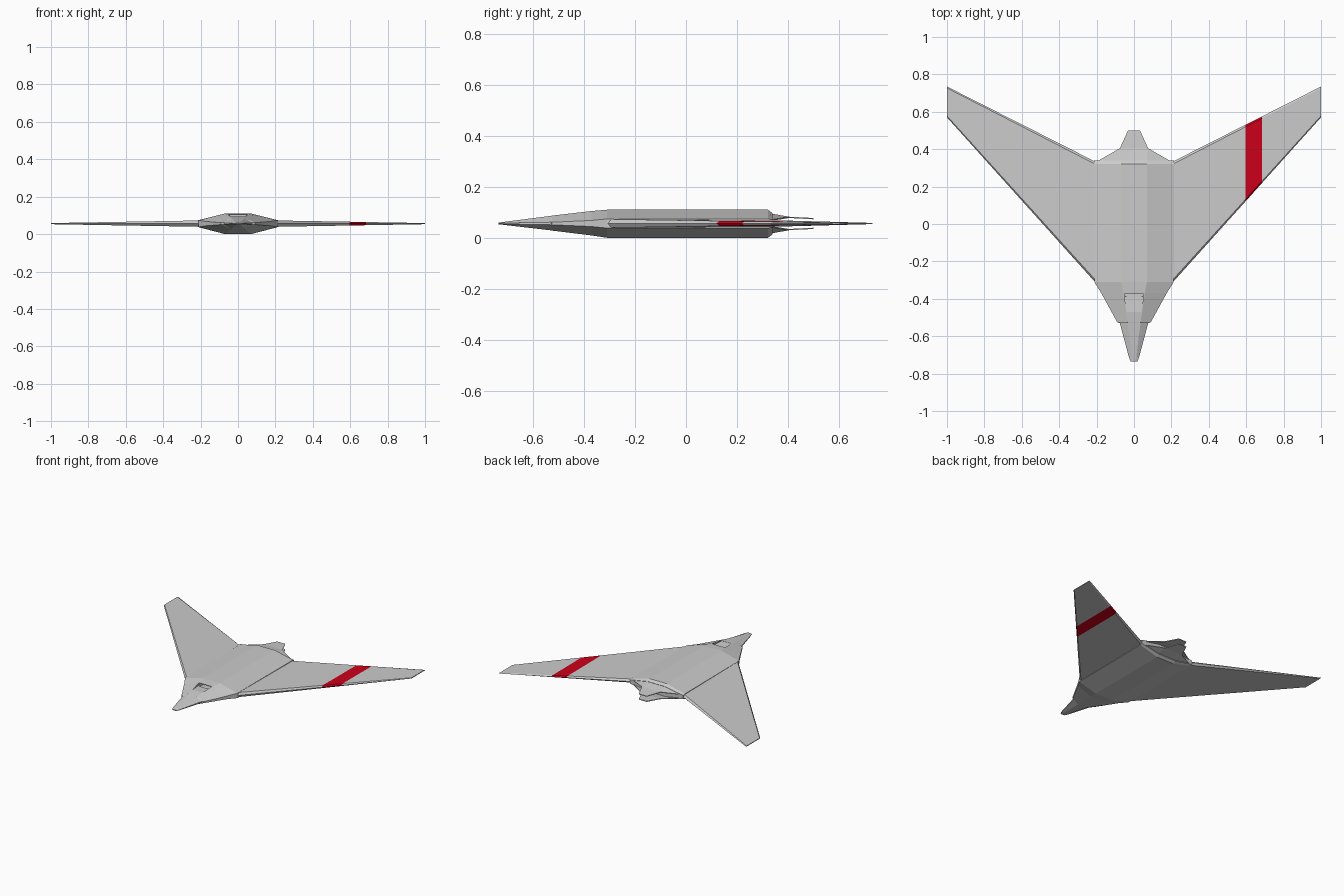
import bpy, bmesh

if "Cube" in bpy.data.objects:
    bpy.data.objects.remove(bpy.data.objects["Cube"])

MID = 0.056  # height of the wing plane


def make_object(name, verts, faces, color=None):
    mesh = bpy.data.meshes.new(name)
    mesh.from_pydata(verts, [], faces)
    bm = bmesh.new()
    bm.from_mesh(mesh)
    bmesh.ops.recalc_face_normals(bm, faces=bm.faces)
    bm.to_mesh(mesh)
    bm.free()
    obj = bpy.data.objects.new(name, mesh)
    bpy.context.collection.objects.link(obj)
    if color:
        mat = bpy.data.materials.new(name)
        mat.diffuse_color = color
        mat.use_nodes = True
        mat.node_tree.nodes["Principled BSDF"].inputs["Base Color"].default_value = mat.diffuse_color
        mesh.materials.append(mat)
    return obj


def loft(name, rings, color=None):
    """Skin a row of equal closed rings and cap both ends."""
    n = len(rings[0])
    verts = [v for ring in rings for v in ring]
    faces = [tuple(range(n)), tuple(range(len(verts) - n, len(verts)))]
    for r in range(len(rings) - 1):
        for i in range(n):
            j = (i + 1) % n
            faces.append((r * n + i, r * n + j, (r + 1) * n + j, (r + 1) * n + i))
    return make_object(name, verts, faces, color)


# Fuselage: faceted eight-sided sections
def body_ring(y, flat, side, top, edge, bottom):
    half = [(flat, top), (side, MID + edge), (side, MID - edge), (flat, bottom)]
    pts = half + [(-x, z) for x, z in reversed(half)]
    return [(x, y, z) for x, z in pts]


body = loft("fuselage", [body_ring(*s) for s in [
    (-0.735, 0.008, 0.018, 0.059, 0.001, 0.053),
    (-0.71, 0.012, 0.028, 0.063, 0.002, 0.050),
    (-0.53, 0.035, 0.076, 0.086, 0.005, 0.029),
    (-0.525, 0.036, 0.090, 0.087, 0.005, 0.028),
    (-0.37, 0.058, 0.175, 0.105, 0.012, 0.009),
    (-0.31, 0.070, 0.212, 0.110, 0.018, 0.000),
    (0.322, 0.070, 0.215, 0.110, 0.018, 0.000),
    (0.340, 0.070, 0.215, 0.096, 0.014, 0.014),
]])

# Air intake: sloping ramp cut into the nose, ending in a slot
ramp = loft("intake_cutter", [
    [(-0.040, y0, 0.2), (0.040, y0, 0.2), (0.040, y0, z), (-0.040, y0, z)] if k == 0 else
    [(-0.052, y0, 0.2), (0.052, y0, 0.2), (0.052, y0, z), (-0.052, y0, z)]
    for k, (y0, z) in enumerate([(-0.47, 0.092), (-0.375, 0.088)])])
slot = loft("slot_cutter", [
    [(-w, y, 0.101), (w, y, 0.101), (w * 0.85, y, 0.084), (-w * 0.85, y, 0.084)]
    for y, w in [(-0.39, 0.05), (-0.33, 0.045)]])
for cutter in (ramp, slot):
    cut = body.modifiers.new(cutter.name, 'BOOLEAN')
    cut.operation = 'DIFFERENCE'
    cut.solver = 'EXACT'
    cut.object = cutter
    cutter.hide_render = True
    cutter.hide_viewport = True


# Wings: tapered panels with bevelled leading and trailing edges
def wing_ring(x, side):
    t = (x - 0.2) / 0.8
    lead = -0.32 + 0.89 * t
    trail = 0.33 + 0.405 * t
    h = 0.017 - 0.014 * t
    inset = 0.014 - 0.006 * t
    pts = [(lead, 0), (lead + inset, h), (trail - inset, h * 0.8), (trail, 0),
           (trail - inset, -h * 0.8), (lead + inset, -h)]
    return [(side * x, y, MID + z) for y, z in pts]


def wing_panel(name, x0, x1, side, color=None):
    loft(name, [wing_ring(x0, side), wing_ring(x1, side)], color)


wing_panel("left_wing", 0.2, 1.0, -1)
wing_panel("right_inner_wing", 0.2, 0.595, 1)
wing_panel("red_wing_band", 0.595, 0.685, 1, (0.6, 0.0, 0.01, 1))
wing_panel("right_outer_wing", 0.685, 1.0, 1)

# Exhaust: upper and lower faceted plates tapering to the rear
for name, s in (("upper_exhaust_plate", 1), ("lower_exhaust_plate", -1)):
    half = [(0.205, 0.33, 0.012), (0.070, 0.33, 0.037), (0.075, 0.405, 0.024), (0.032, 0.50, 0.019)]
    verts = [(m * x, y, MID + s * z) for m in (1, -1) for x, y, z in half]
    plate = make_object(name, verts, [(0, 1, 2), (4, 5, 6), (1, 5, 6, 2), (2, 6, 7, 3)])
    thick = plate.modifiers.new("thickness", 'SOLIDIFY')
    thick.thickness = 0.005
    thick.offset = 0
